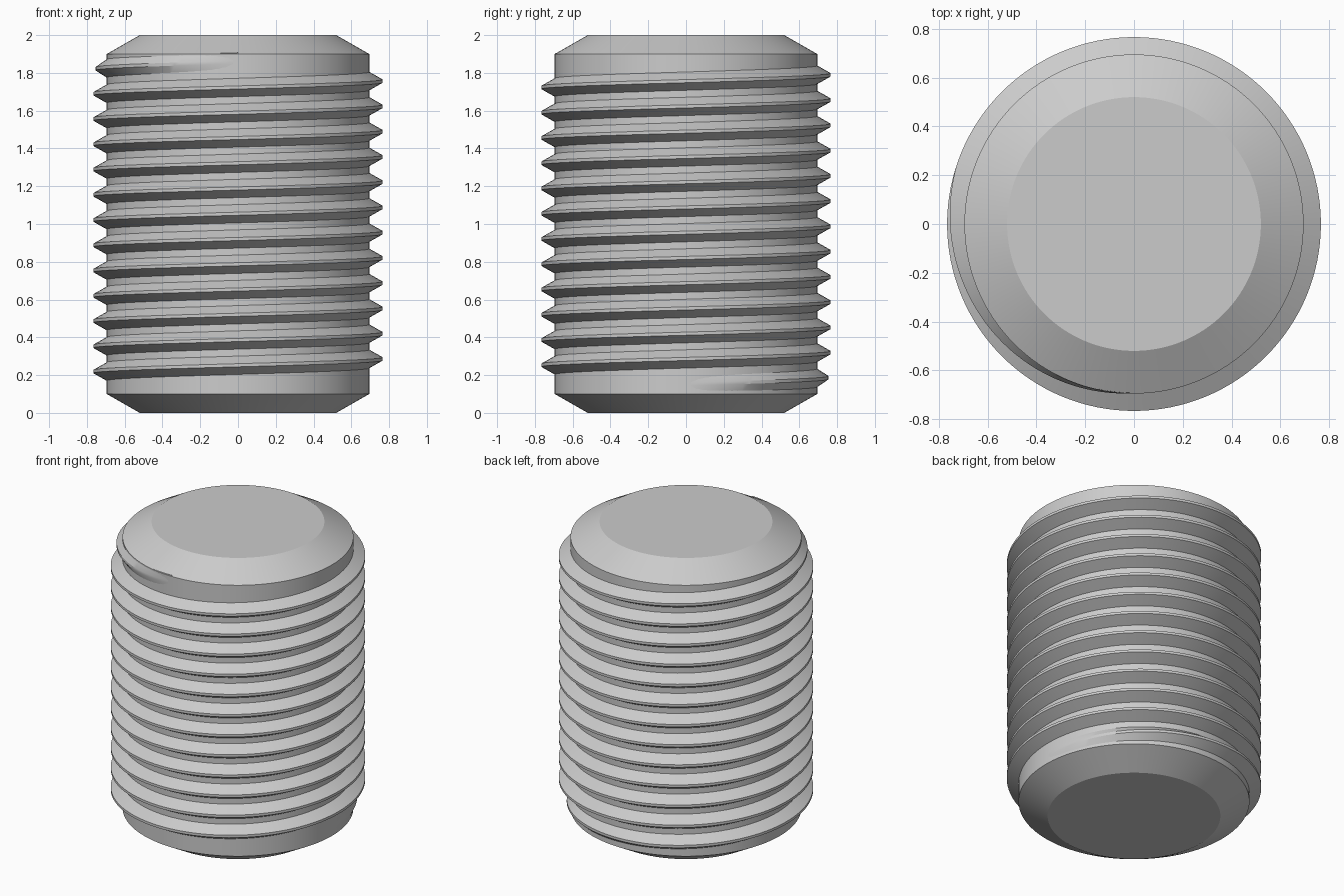
import bpy
import bmesh
from math import cos, sin, pi, radians

if "Cube" in bpy.data.objects:
    bpy.data.objects.remove(bpy.data.objects["Cube"], do_unlink=True)

SEGMENTS = 128
ROOT, CREST = 0.695, 0.766
PITCH = 0.1337
TURNS = 12.75
START_Z = 0.152
FADE = 0.3  # turns over which each thread end runs out

steel = bpy.data.materials.new("steel_grey")
steel.use_nodes = True
steel.diffuse_color = (0.6, 0.6, 0.6, 1)
steel.node_tree.nodes["Principled BSDF"].inputs["Base Color"].default_value = (0.6, 0.6, 0.6, 1)


def finish(name, bm):
    bmesh.ops.recalc_face_normals(bm, faces=bm.faces)
    mesh = bpy.data.meshes.new(name)
    bm.to_mesh(mesh)
    bm.free()
    mesh.materials.append(steel)
    obj = bpy.data.objects.new(name, mesh)
    bpy.context.collection.objects.link(obj)
    bpy.ops.object.select_all(action='DESELECT')
    obj.select_set(True)
    bpy.context.view_layer.objects.active = obj
    bpy.ops.object.shade_smooth_by_angle(angle=radians(25))


def bridge(bm, a, b):
    for i in range(len(a)):
        j = (i + 1) % len(a)
        bm.faces.new((a[i], a[j], b[j], b[i]))


# Core: cylinder with a chamfer at each end
bm = bmesh.new()
rings = []
for radius, z in ((0.52, 0), (ROOT, 0.1), (ROOT, 1.9), (0.52, 2)):
    angles = [2 * pi * i / SEGMENTS for i in range(SEGMENTS)]
    rings.append([bm.verts.new((radius * cos(a), radius * sin(a), z)) for a in angles])
for lower, upper in zip(rings, rings[1:]):
    bridge(bm, lower, upper)
bm.faces.new(rings[0])
bm.faces.new(rings[-1])
finish("core", bm)

# Thread: trapezoid section swept up a right-handed helix, tapering at the ends
bm = bmesh.new()
sections = []
steps = int(TURNS * SEGMENTS)
base_half, crest_half = PITCH * 3 / 8, PITCH / 16
sink = 0.003
for s in range(steps + 1):
    turn = s / SEGMENTS
    height = min(1, turn / FADE, (TURNS - turn) / FADE)
    outer = ROOT - sink / 2 + (CREST - ROOT + sink / 2) * height
    inner = ROOT - sink
    a, z = 2 * pi * turn, START_Z + PITCH * turn
    profile = ((inner, -base_half), (outer, -crest_half), (outer, crest_half), (inner, base_half))
    sections.append([bm.verts.new((r * cos(a), r * sin(a), z + dz)) for r, dz in profile])
for first, second in zip(sections, sections[1:]):
    bridge(bm, first, second)
bm.faces.new(sections[0])
bm.faces.new(sections[-1])
finish("thread", bm)
